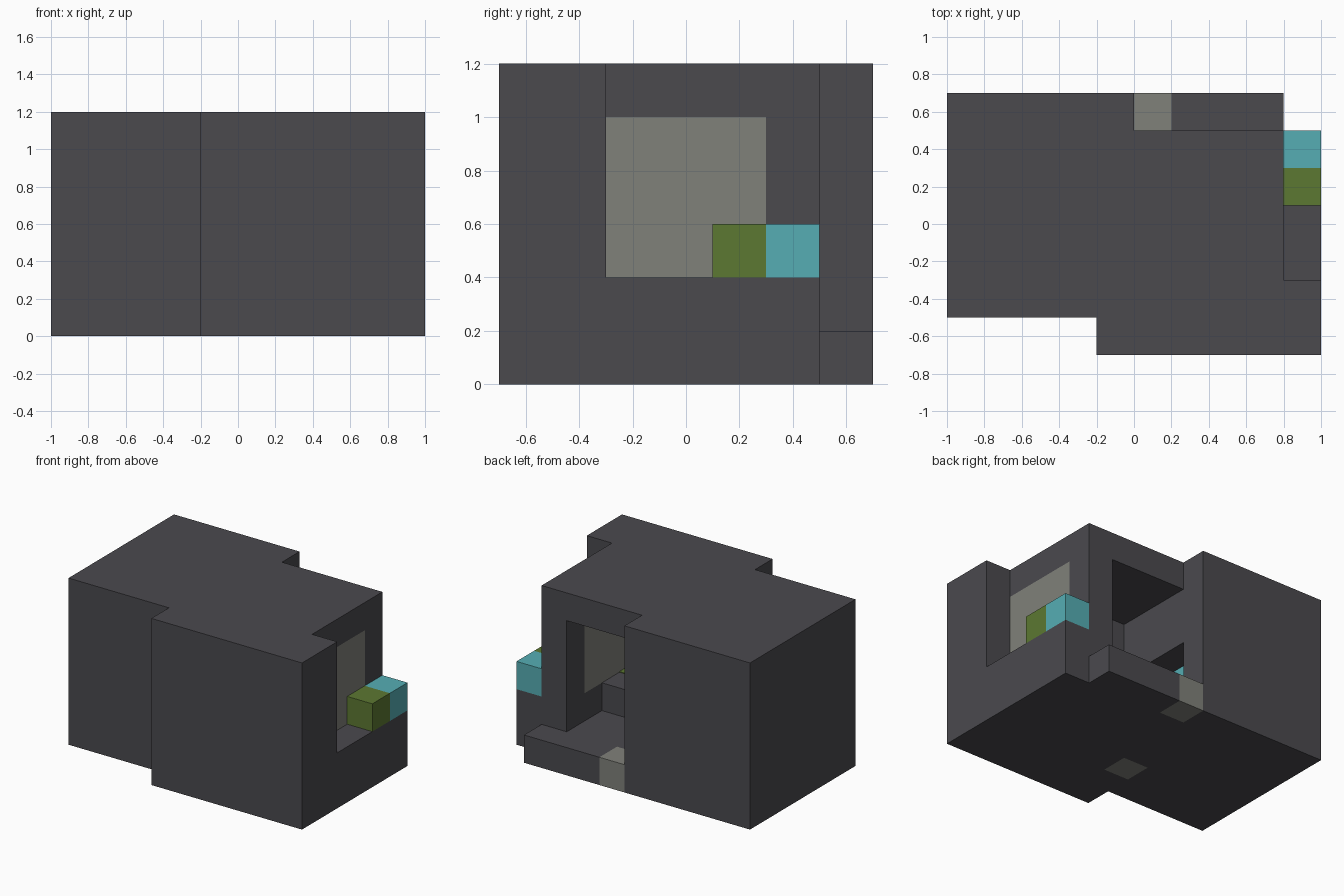
import bpy
import bmesh

cube = bpy.data.objects.get("Cube")
if cube:
    bpy.data.objects.remove(cube, do_unlink=True)


def material(name, rgb):
    mat = bpy.data.materials.new(name)
    mat.use_nodes = True
    color = (*rgb, 1)
    mat.diffuse_color = color
    bsdf = next(n for n in mat.node_tree.nodes if n.type == 'BSDF_PRINCIPLED')
    bsdf.inputs["Base Color"].default_value = color
    return mat


DARK = material("charcoal", (0.069, 0.067, 0.076))
GREY = material("warm grey", (0.216, 0.22, 0.195))
GREEN = material("olive green", (0.107, 0.188, 0.032))
CYAN = material("cyan", (0.093, 0.423, 0.456))


def prism(name, plan, z0, z1, mat=None):
    """Extrude a plan outline from z0 to z1."""
    bm = bmesh.new()
    base = bm.faces.new([bm.verts.new((x, y, z0)) for x, y in plan])
    top = bmesh.ops.extrude_face_region(bm, geom=[base])["geom"]
    verts = [v for v in top if isinstance(v, bmesh.types.BMVert)]
    bmesh.ops.translate(bm, verts=verts, vec=(0, 0, z1 - z0))
    bmesh.ops.recalc_face_normals(bm, faces=bm.faces)
    mesh = bpy.data.meshes.new(name)
    bm.to_mesh(mesh)
    bm.free()
    if mat:
        mesh.materials.append(mat)
    obj = bpy.data.objects.new(name, mesh)
    bpy.context.scene.collection.objects.link(obj)
    return obj


def box(name, xs, ys, zs, mat=None):
    (x0, x1), (y0, y1) = xs, ys
    return prism(name, [(x0, y0), (x1, y0), (x1, y1), (x0, y1)], *zs, mat)


def cut(target, name, xs, ys, zs):
    """Carve a box out of the target."""
    cutter = box(name, xs, ys, zs)
    cutter.hide_render = True
    mod = target.modifiers.new(name, 'BOOLEAN')
    mod.operation = 'DIFFERENCE'
    mod.solver = 'EXACT'
    mod.object = cutter
    bpy.context.view_layer.objects.active = target
    bpy.ops.object.modifier_apply(modifier=name)
    bpy.data.objects.remove(cutter, do_unlink=True)


# Main body with stepped plan
body = prism("body", [(-1, -.5), (-.2, -.5), (-.2, -.7), (1, -.7),
                      (1, .5), (.8, .5), (.8, .7), (-1, .7)], 0, 1.2, DARK)

# Outside recesses, doorway, room and side alcove
cut(body, "side_notch", (.8, 1.2), (-.3, .6), (.4, 1.4))
cut(body, "back_recess", (0, .9), (.5, .9), (.2, 1.4))
cut(body, "room", (0, .6), (-.3, .6), (.2, 1))
cut(body, "window_hole", (.5, .9), (-.3, .3), (.4, 1))
cut(body, "alcove", (-.2, .1), (.1, .5), (.2, .6))
cut(body, "threshold_hole", (0, .2), (.5, .9), (-.1, .3))
cut(body, "floor_hole", (-.2, 0), (-.3, -.1), (-.1, .2))

# Window and grey blocks set in the base
box("window", (.6, .8), (-.3, .3), (.4, 1), GREY)
box("threshold_block", (0, .2), (.5, .7), (0, .2), GREY)
box("floor_block", (-.2, 0), (-.3, -.1), (0, .2), GREY)

# Blocks on the outside ledge
box("ledge_green_block", (.8, 1), (.1, .3), (.4, .6), GREEN)
box("ledge_cyan_block", (.8, 1), (.3, .5), (.4, .6), CYAN)

# Furnishing inside the room
box("room_step", (0, .6), (-.3, .1), (.2, .4), DARK)
box("room_post", (0, .2), (-.3, -.1), (.4, 1), DARK)
box("step_tile", (.4, .6), (-.3, -.1), (.4, .405), GREEN)
box("alcove_panel", (-.2, -.195), (.1, .3), (.4, .6), CYAN)
